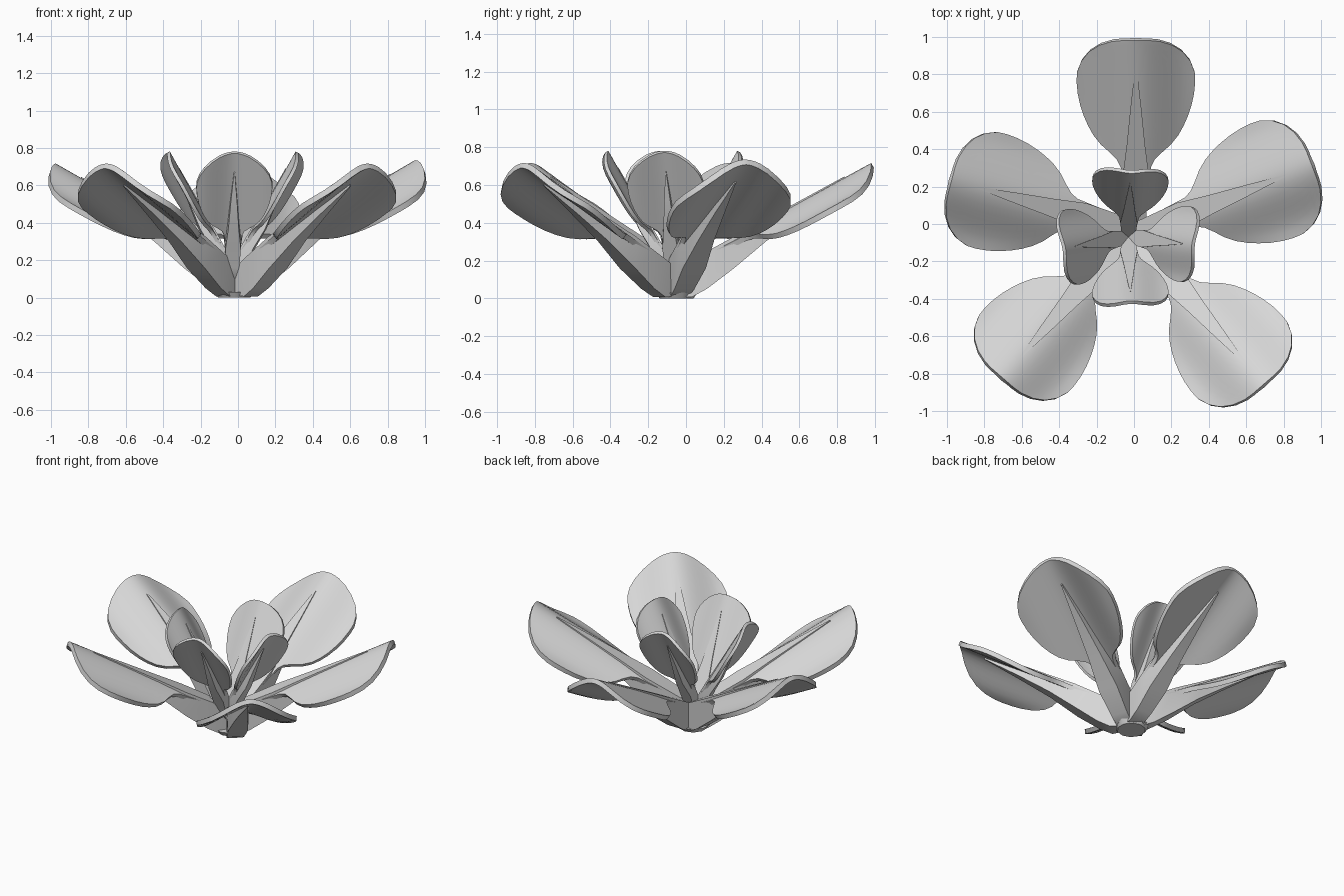
import bpy, bmesh, math
from mathutils import Matrix, Vector

cube = bpy.data.objects.get("Cube")
if cube:
    bpy.data.objects.remove(cube)

grey = bpy.data.materials.new("petal_grey")
grey.use_nodes = True
grey.diffuse_color = (0.68, 0.68, 0.68, 1)
grey.node_tree.nodes["Principled BSDF"].inputs["Base Color"].default_value = (0.68, 0.68, 0.68, 1)

# Half width of a petal along its length
OUTLINE = [(0.0, .045), (.12, .055), (.25, .07), (.33, .08), (.37, .1), (.41, .14), (.45, .185),
           (.5, .225), (.55, .253), (.6, .275), (.66, .295), (.72, .308), (.78, .314), (.83, .312),
           (.89, .29), (.94, .25), (.975, .195), (.995, .13), (1.0, .08)]


def ridge(r):
    return .165 + .545 * r


def droop(w, drop):
    t = min(abs(w) / .31, 1)
    return drop * t * t * (3 - 2 * t)


def finish(bm, name, matrix):
    bmesh.ops.recalc_face_normals(bm, faces=bm.faces)
    mesh = bpy.data.meshes.new(name)
    bm.to_mesh(mesh)
    bm.free()
    mesh.transform(matrix)
    mesh.materials.append(grey)
    obj = bpy.data.objects.new(name, mesh)
    bpy.context.collection.objects.link(obj)
    bpy.ops.object.select_all(action='DESELECT')
    obj.select_set(True)
    bpy.context.view_layer.objects.active = obj
    bpy.ops.object.shade_smooth_by_angle(angle=math.radians(35))
    return obj


def loft(rows, closed):
    bm = bmesh.new()
    rings = [[bm.verts.new(p) for p in row] for row in rows]
    n = len(rings[0])
    for a, b in zip(rings, rings[1:]):
        for i in range(n if closed else n - 1):
            j = (i + 1) % n
            bm.faces.new((a[i], b[i], b[j], a[j]))
    if closed:
        bm.faces.new(rings[0])
        bm.faces.new(rings[-1])
    return bm


def petal(name, matrix, drop, foot):
    # Blade: arched sheet with drooping sides
    rows = []
    steps = 16
    for r, half in OUTLINE:
        ws = [half * (2 * i / steps - 1) for i in range(steps + 1)]
        rows.append([(r, w, ridge(r) - droop(w, drop)) for w in ws])
    bm = loft(rows, False)
    # Thickness goes downwards, leaving crisp rims
    bmesh.ops.recalc_face_normals(bm, faces=bm.faces)
    up = sum((f.normal for f in bm.faces), Vector()).z
    bmesh.ops.solidify(bm, geom=bm.faces[:], thickness=.03 if up > 0 else -.03)
    finish(bm, name + "_blade", matrix)

    # Stem: deep at the foot, tapering into a spike along the midrib
    rows = []
    for r, w, depth in ((-.04, .04, .13 * foot), (.06, .055, .19 * foot), (.14, .06, .19 * foot),
                        (.28, .07, .16 * foot), (.45, .048, .11), (.65, .028, .075),
                        (.86, .004, .045)):
        z = ridge(r)
        rows.append([(r, -w, z + .006), (r, w, z + .006),
                     (r, w * .9, z - depth), (r, -w * .9, z - depth)])
    finish(loft(rows, True), name + "_stem", matrix)


def place(x, y, angle, scale, tilt):
    pivot = Matrix.Translation((0, 0, .1))
    lean = pivot @ Matrix.Rotation(math.radians(-tilt), 4, 'Y') @ Matrix.Scale(scale, 4) @ pivot.inverted()
    return Matrix.Translation((x, y, 0)) @ Matrix.Rotation(math.radians(angle), 4, 'Z') @ lean


# Ring of five wide outer petals
OUTER = ((90, .01, -.03, 1.01), (165, .0, -.03, 1.01), (229, -.04, -.06, 1.01),
         (311, .03, -.095, 1.01), (381, -.02, -.06, 1.04))
for i, (angle, x, y, scale) in enumerate(OUTER):
    petal("outer_petal_%d" % (i + 1), place(x, y, angle, scale, 0), .118, 1)

# Ring of four upright inner petals
for i, angle in enumerate((88, 190, 272, 353)):
    petal("inner_petal_%d" % (i + 1), place(-.03, -.07, angle, .65, 32), .09, .65)

# Flower base
bm = bmesh.new()
bmesh.ops.create_cone(bm, cap_ends=True, segments=10, radius1=.09, radius2=.11, depth=.03)
finish(bm, "flower_base", Matrix.Translation((-.02, -.05, .015)))
